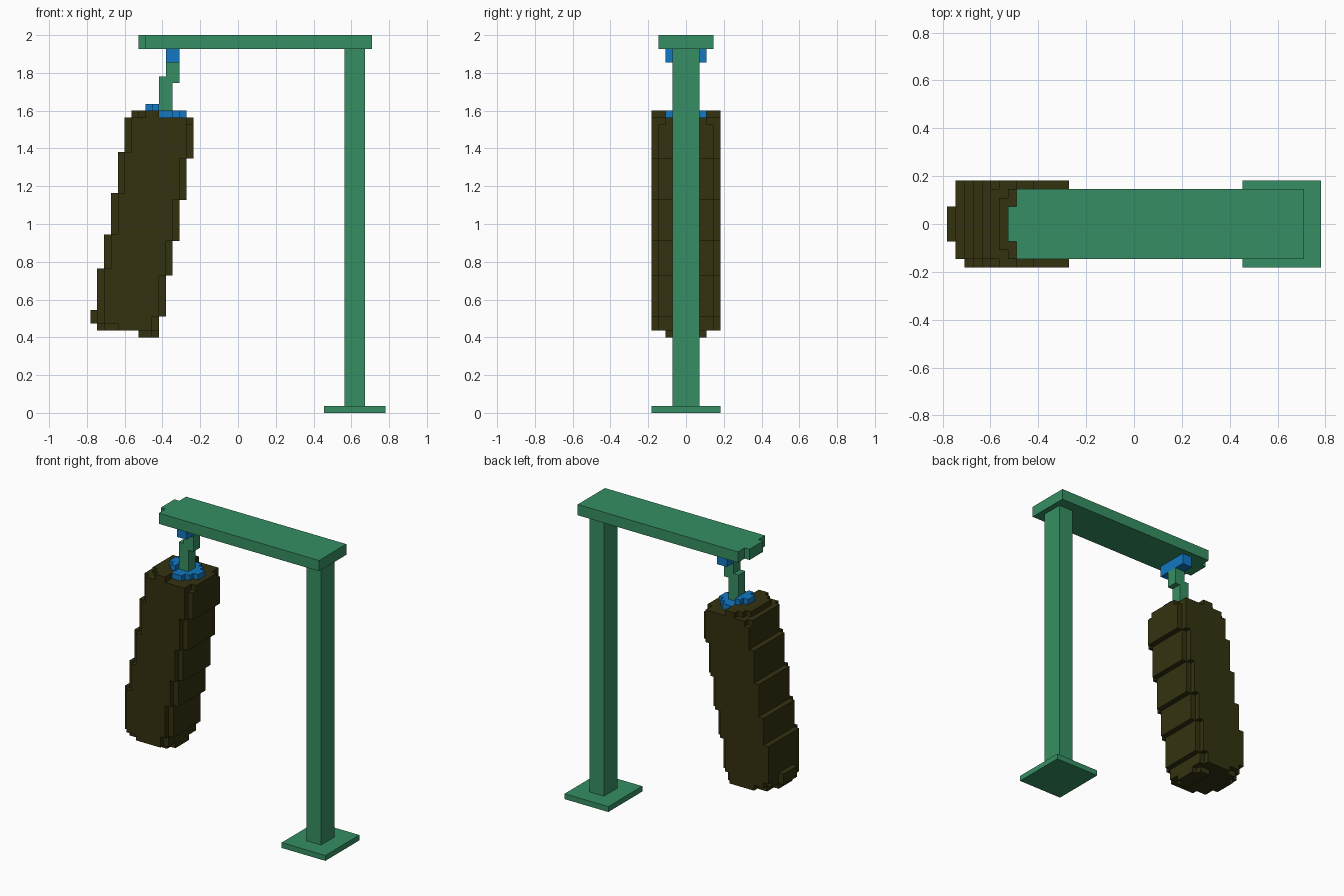
import bpy, bmesh, math
from mathutils import Vector

if "Cube" in bpy.data.objects:
    bpy.data.objects.remove(bpy.data.objects["Cube"], do_unlink=True)

U = 2 / 55  # size of one block


def material(name, rgb):
    m = bpy.data.materials.new(name)
    m.use_nodes = True
    m.diffuse_color = (*rgb, 1)
    m.node_tree.nodes["Principled BSDF"].inputs["Base Color"].default_value = (*rgb, 1)
    return m


GREEN = material("frame green", (0.037, 0.275, 0.125))
BROWN = material("dark brown leather", (0.034, 0.031, 0.005))
BLUE = material("bright blue", (0.006, 0.188, 0.54))

# Each side: direction and two in-plane axes, wound to face outwards
SIDES = []
for axis in range(3):
    for sign in (1, -1):
        n, a, b = ([0, 0, 0] for _ in range(3))
        n[axis], a[(axis + 1) % 3], b[(axis + 2) % 3] = sign, 1, 1
        SIDES.append((Vector(n), Vector(a) * sign, Vector(b)))


def block_part(name, mat, boxes):
    """Join boxes (x0, x1, y0, y1, z0, z1 in blocks) into one outer skin."""
    cells = set()
    for x0, x1, y0, y1, z0, z1 in boxes:
        cells |= {(x, y, z) for x in range(x0, x1)
                  for y in range(y0, y1) for z in range(z0, z1)}
    bm = bmesh.new()
    origin = Vector((21.5, 5, 0))
    for c in cells:
        mid = Vector(c) + Vector((0.5, 0.5, 0.5)) - origin
        for n, a, b in SIDES:
            if tuple(int(v) for v in Vector(c) + n) in cells:
                continue
            corners = (-a - b, a - b, a + b, b - a)
            bm.faces.new([bm.verts.new((mid + (n + k) / 2) * U) for k in corners])
    bmesh.ops.remove_doubles(bm, verts=bm.verts[:], dist=U * 0.01)
    bmesh.ops.dissolve_limit(bm, angle_limit=math.radians(1),
                             verts=bm.verts[:], edges=bm.edges[:])
    mesh = bpy.data.meshes.new(name)
    bm.to_mesh(mesh)
    bm.free()
    mesh.materials.append(mat)
    obj = bpy.data.objects.new(name, mesh)
    bpy.context.collection.objects.link(obj)
    return obj


# Stand
block_part("base_plate", GREEN, [(34, 43, 0, 10, 0, 1)])
block_part("post", GREEN, [(37, 40, 3, 7, 1, 53)])
block_part("top_beam", GREEN, [(8, 41, 1, 9, 53, 55), (7, 8, 3, 7, 53, 55)])

# Hanger and strap
block_part("beam_bracket", BLUE, [(11, 13, 2, 8, 51, 53)])
block_part("strap", GREEN, [(11, 13, 4, 6, 48, 51), (10, 12, 4, 6, 43, 49)])

# Round cap, stepped along the tilt of the bag
block_part("bag_cap", BLUE, [
    (8, 9, 4, 6, 44, 45), (9, 10, 3, 7, 44, 45),
    (10, 12, 2, 8, 43, 44), (12, 13, 3, 7, 43, 44), (13, 14, 4, 6, 43, 44)])

# Leaning bag: each layer is a rounded square, shifted at the steps
bag = []
for z in range(14, 42):
    left = 1 + sum(z >= s for s in (21, 26, 32, 38))
    right = 11 + sum(z >= s for s in (20, 25, 31, 37))
    bag += [(left + 1, right - 1, 0, 10, z, z + 1),
            (left, left + 1, 1, 10, z, z + 1),
            (right - 1, right, 1, 9, z, z + 1)]
# Bag top, higher on the side it leans to
bag += [(6, 14, 0, 10, 42, 43), (5, 6, 1, 9, 42, 43), (14, 15, 2, 8, 42, 43),
        (8, 10, 0, 10, 43, 44), (7, 8, 1, 9, 43, 44), (6, 7, 2, 8, 43, 44)]
# Bag bottom, rounded off
bag += [(2, 9, 0, 10, 13, 14), (1, 10, 1, 9, 13, 14), (0, 1, 3, 7, 13, 15),
        (4, 9, 0, 10, 12, 13), (2, 10, 1, 9, 12, 13), (1, 2, 3, 7, 12, 13),
        (7, 9, 2, 8, 11, 12), (9, 10, 3, 7, 11, 12)]
block_part("punching_bag", BROWN, bag)
